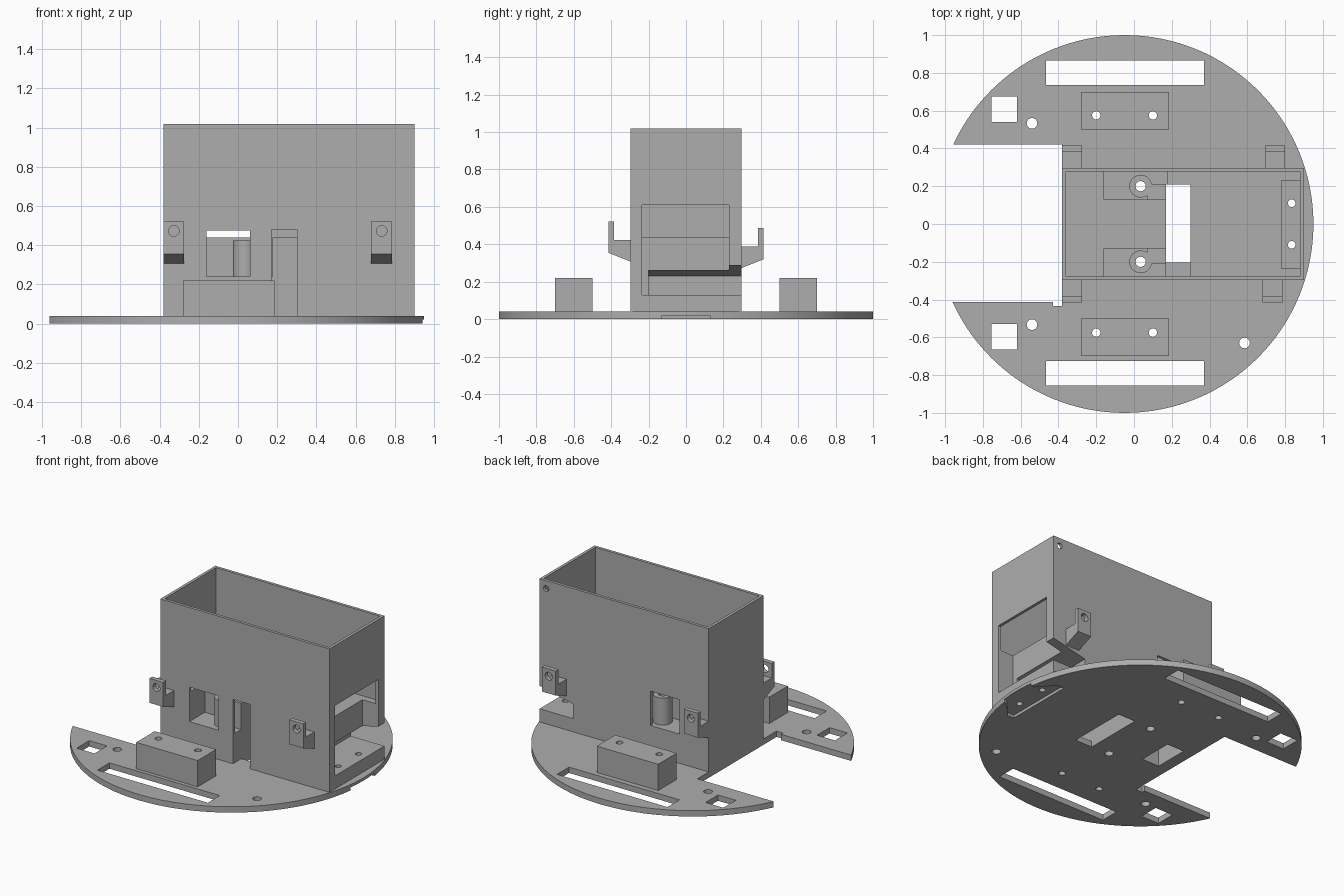
import bpy, bmesh, math
from mathutils import Matrix, Vector

if "Cube" in bpy.data.objects:
    bpy.data.objects.remove(bpy.data.objects["Cube"], do_unlink=True)

grey = bpy.data.materials.new("plain_grey")
grey.use_nodes = True
tone = (0.42, 0.42, 0.42, 1)
grey.diffuse_color = tone
for node in grey.node_tree.nodes:
    if node.type == "BSDF_PRINCIPLED":
        node.inputs["Base Color"].default_value = tone


def make(name, bm):
    bmesh.ops.recalc_face_normals(bm, faces=bm.faces)
    mesh = bpy.data.meshes.new(name)
    bm.to_mesh(mesh)
    bm.free()
    mesh.materials.append(grey)
    obj = bpy.data.objects.new(name, mesh)
    bpy.context.collection.objects.link(obj)
    return obj


def box(name, x, y, z):
    bm = bmesh.new()
    size = [b - a for a, b in (x, y, z)]
    mid = [(a + b) / 2 for a, b in (x, y, z)]
    bmesh.ops.create_cube(bm, size=1, matrix=Matrix.Translation(mid) @ Matrix.Diagonal(size + [1]))
    return make(name, bm)


def rod(name, x, y, z, r, depth, along_y=False, sides=32):
    bm = bmesh.new()
    turn = Matrix.Rotation(math.pi / 2 if along_y else 0, 4, "X")
    bmesh.ops.create_cone(bm, cap_ends=True, segments=sides, radius1=r, radius2=r,
                          depth=depth, matrix=Matrix.Translation((x, y, z)) @ turn)
    return make(name, bm)


def prism(name, outline, offset):
    bm = bmesh.new()
    face = bm.faces.new([bm.verts.new(p) for p in outline])
    out = bmesh.ops.extrude_face_region(bm, geom=[face])
    bmesh.ops.translate(bm, vec=Vector(offset),
                        verts=[v for v in out["geom"] if isinstance(v, bmesh.types.BMVert)])
    return make(name, bm)


def carve(target, cutters):
    # Cut every cutter out of the target, bake, then drop the modifiers
    for cutter in cutters:
        cutter.hide_render = True
        mod = target.modifiers.new("cut", "BOOLEAN")
        mod.operation, mod.solver, mod.object = "DIFFERENCE", "EXACT", cutter
    bpy.context.view_layer.update()
    graph = bpy.context.evaluated_depsgraph_get()
    baked = bpy.data.meshes.new_from_object(target.evaluated_get(graph))
    target.modifiers.clear()
    target.data = baked


def drop(cutters):
    for cutter in cutters:
        bpy.data.objects.remove(cutter, do_unlink=True)


sides = (1, -1)

# Holes passing through the plate and everything above it
shared = [box("cut_wheel_slot", (0.17, 0.30), (-0.205, 0.21), (-0.1, 0.6)),
          box("cut_sensor_well", (-0.30, -0.17), (-0.12, 0.12), (-0.1, 0.3))]
for s in sides:
    shared.append(rod("cut_screw", 0.835, s * 0.11, 0, 0.02, 0.5))
    shared.append(rod("cut_post", 0.035, s * 0.2, 0, 0.027, 1))
    for x in (-0.2, 0.1):
        shared.append(rod("cut_block_screw", x, s * 0.575, 0.1, 0.022, 0.5))

# Round base plate with rear notch, slots and mounting holes
plate = rod("base_plate", -0.05, 0, 0.02, 1, 0.04, sides=128)
cuts = [box("cut_notch", (-1.2, -0.38), (-0.412, 0.42), (-0.1, 0.1)),
        box("cut_notch_step", (-0.43, -0.38), (-0.435, -0.3), (-0.1, 0.1)),
        rod("cut_single", 0.585, -0.63, 0, 0.028, 0.2),
        prism("cut_under_pad", [(0.99, -0.125, -0.05), (0.92, -0.13, -0.05), (0.82, -0.24, -0.05),
                                (0.77, -0.24, -0.05), (0.77, 0.24, -0.05), (0.82, 0.24, -0.05),
                                (0.92, 0.13, -0.05), (0.99, 0.125, -0.05)], (0, 0, 0.07))]
for s in sides:
    shift = 0.005
    for x, y0, y1 in (((-0.465, 0.37), 0.73, 0.86), ((-0.755, -0.62), 0.535, 0.67)):
        ys = sorted((s * y0 + shift, s * y1 + shift))
        cuts.append(box("cut_slot", x, ys, (-0.1, 0.1)))
    cuts.append(rod("cut_mount", -0.54, s * 0.533, 0, 0.028, 0.2))
carve(plate, cuts + shared)
drop(cuts)

# Tall open hopper with a raised inner floor
hopper = box("hopper", (-0.38, 0.90), (-0.297, 0.297), (0.04, 1.02))
cuts = [box("cut_inside", (-0.36, 0.88), (-0.277, 0.277), (0.44, 1.2)),
        box("cut_side_slot", (0.17, 0.30), (-0.4, -0.15), (0.03, 0.48)),
        box("cut_end_window", (0.78, 1.0), (-0.235, 0.23), (0.13, 0.61)),
        rod("cut_rim_hole", 0.85, 0.3, 0.965, 0.02, 0.2, True),
        prism("cut_corner", [(0.645, -0.2, 0.13), (1.0, -0.2, 0.13), (1.0, -0.2, 0.31),
                             (0.645, -0.2, 0.23)], (0, 0.6, 0))]
for s in sides:
    cuts.append(box("cut_side_window", (-0.16, 0.06), sorted((s * 0.2, s * 0.4)), (0.24, 0.475)))
    cuts.append(box("cut_pocket", (-0.16, 0.175), sorted((s * 0.13, s * 0.277)), (0.24, 0.5)))
carve(hopper, cuts + shared)
drop(cuts)

# Screw posts and stops inside the hopper pockets
for s, label in zip(sides, ("back", "front")):
    post = rod(label + "_post", 0.035, s * 0.2, 0.33, 0.06, 0.19)
    carve(post, shared)
    box(label + "_pocket_stop", (0.07, 0.17), sorted((s * 0.12, s * 0.208)), (0.23, 0.42))

# Solid mounting blocks beside the hopper
    block = box(label + "_mounting_block", (-0.28, 0.185), sorted((s * 0.5, s * 0.7)), (0.035, 0.22))
    carve(block, shared)

# Hooked side brackets with a screw hole in each tab
    z = 0.32 if s > 0 else 0.355
    for x, end in ((-0.38, "left"), (0.695 if s > 0 else 0.68, "right")):
        outline = [(0.29, z - 0.05), (0.415, z), (0.415, z + 0.167), (0.384, z + 0.167),
                   (0.384, z + 0.067), (0.29, z + 0.067)]
        bracket = prism(label + "_bracket_" + end, [(x, s * y, h) for y, h in outline], (0.105, 0, 0))
        hole = [rod("cut_tab", x + 0.053, s * 0.4, z + 0.118, 0.027, 0.1, True)]
        carve(bracket, hole)
        drop(hole)
drop(shared)

# Smooth the round surfaces, keep edges crisp
bpy.ops.object.select_all(action="DESELECT")
for obj in bpy.context.collection.objects:
    if obj.type == "MESH":
        obj.select_set(True)
        bpy.context.view_layer.objects.active = obj
bpy.ops.object.shade_smooth_by_angle(angle=math.radians(30))
